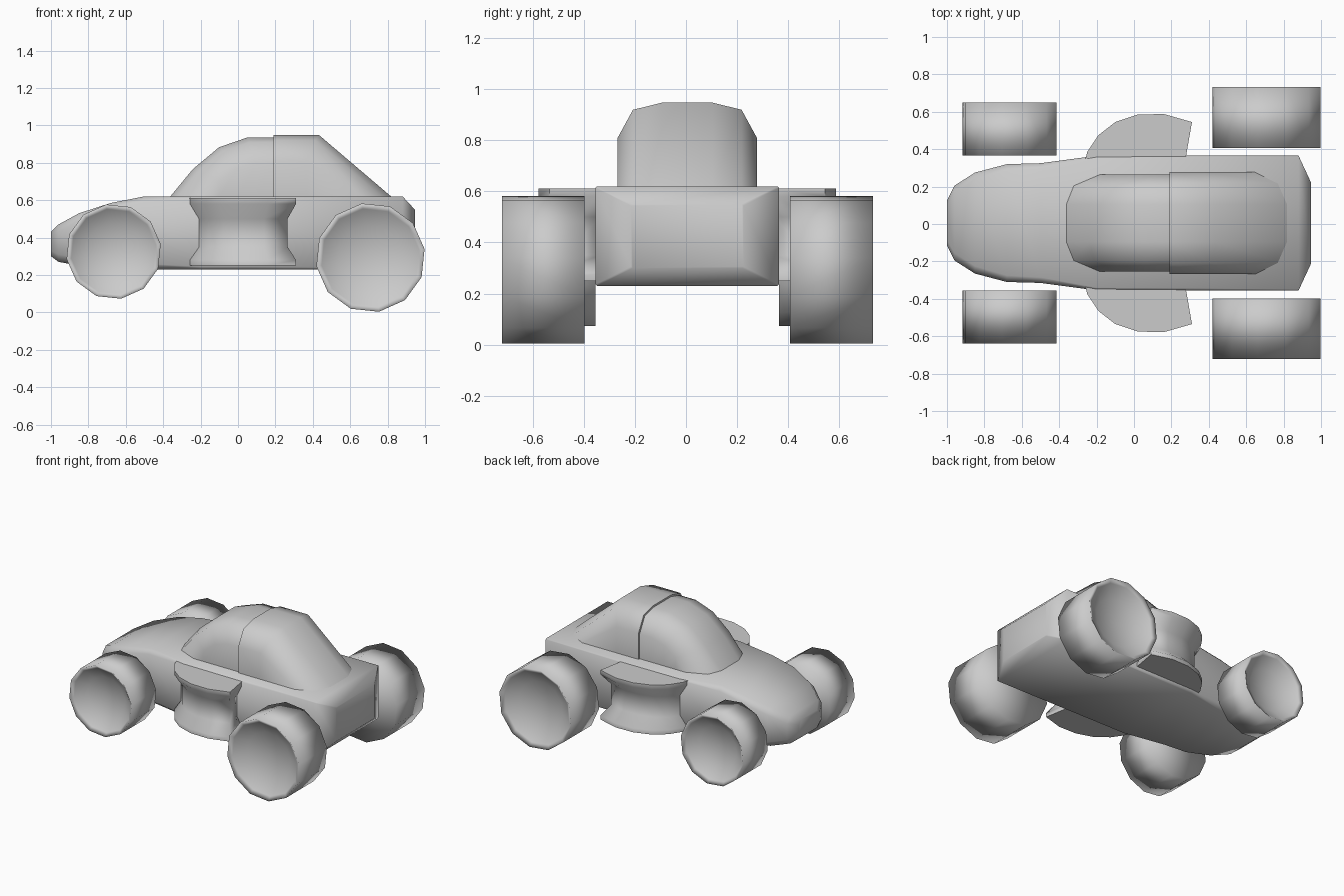
import bpy
import bmesh
import math
from mathutils import Vector

cube = bpy.data.objects.get("Cube")
if cube:
    bpy.data.objects.remove(cube)

grey = bpy.data.materials.new("plain_grey")
grey.use_nodes = True
grey.diffuse_color = (0.6, 0.6, 0.6, 1)
grey.node_tree.nodes["Principled BSDF"].inputs["Base Color"].default_value = (0.6, 0.6, 0.6, 1)

MID = 0.005  # sideways centre of the car


def loft(name, rings, closed=True, caps=True, smooth=80):
    """Bridge equal-length rings of points into one smooth-shaded object."""
    bm = bmesh.new()
    rows = [[bm.verts.new(Vector(p)) for p in ring] for ring in rings]
    n = len(rows[0])
    for a, b in zip(rows, rows[1:]):
        for i in range(n if closed else n - 1):
            j = (i + 1) % n
            bm.faces.new((a[i], a[j], b[j], b[i]))
    if caps:
        bm.faces.new(rows[0])
        bm.faces.new(rows[-1])
    bmesh.ops.remove_doubles(bm, verts=bm.verts, dist=0.0005)
    bmesh.ops.recalc_face_normals(bm, faces=bm.faces)
    mesh = bpy.data.meshes.new(name)
    bm.to_mesh(mesh)
    bm.free()
    mesh.materials.append(grey)
    obj = bpy.data.objects.new(name, mesh)
    bpy.context.collection.objects.link(obj)
    bpy.ops.object.select_all(action="DESELECT")
    obj.select_set(True)
    bpy.context.view_layer.objects.active = obj
    bpy.ops.object.shade_smooth_by_angle(angle=math.radians(smooth))
    return obj


def body_section(x, half, low, high, cut):
    """Rectangle across the car with cut corners."""
    right = [(half - cut, low), (half, low + cut), (half, high - cut), (half - cut, high)]
    left = [(-y, z) for y, z in reversed(right)]
    return [(x, MID + y, z) for y, z in right + left]


# Body: nose at -x, tail at +x
stations = [
    (-1.0, 0.12, 0.30, 0.43, 0.03), (-0.96, 0.20, 0.27, 0.47, 0.04),
    (-0.85, 0.27, 0.25, 0.53, 0.04), (-0.68, 0.315, 0.235, 0.585, 0.035),
    (-0.5, 0.32, 0.23, 0.62, 0.03), (-0.2, 0.36, 0.23, 0.62, 0.015),
    (0.88, 0.36, 0.23, 0.62, 0.006), (0.945, 0.22, 0.30, 0.55, 0.006),
]
loft("body", [body_section(*s) for s in stations])


def canopy(name, start, roof, ends, path):
    """Sweep roof points along a falling path down to their base outline."""
    base = 0.61
    rings = []
    for run, rise in path:
        half = [(start + (xe - start) * run, y, base + (z - base) * rise)
                for (y, z), xe in zip(roof, ends)]
        mirror = [(x, -y, z) for x, y, z in reversed(half)]
        rings.append([(x, MID + y, z) for x, y, z in half + mirror])
    return loft(name, rings, closed=False, caps=False, smooth=60)


# Cabin: rounded windscreen half and taller, sloping rear half
canopy("windscreen", 0.19, [(0.26, 0.61), (0.26, 0.80), (0.2, 0.91), (0.1, 0.935)],
       [-0.19, -0.19, -0.33, -0.37],
       [(0, 1), (0.25, 1), (0.52, 0.84), (0.77, 0.48), (1, 0)])
canopy("rear_cabin", 0.19, [(0.273, 0.61), (0.273, 0.81), (0.213, 0.92), (0.1, 0.948)],
       [0.66, 0.66, 0.78, 0.83], [(0, 0), (0, 1), (0.38, 1), (1, 0)])

# Wheels: short drums with a dished outer face
SIDES = 12


def wheel(name, x, z, radius, inner, outer, side):
    steps = [(0, inner), (1, inner), (1, outer), (0.9, outer - 0.02),
             (0.6, outer - 0.07), (0, outer - 0.09)]
    rings = []
    for scale, y in steps:
        r = radius * scale
        rings.append([(x + r * math.cos(math.tau * (i + 0.3) / SIDES), MID + side * y,
                       z + r * math.sin(math.tau * (i + 0.3) / SIDES))
                      for i in range(SIDES)])
    return loft(name, rings, caps=False, smooth=180)


# Side pods: bulged plan outline with a pinched waist
outline = [(-0.26, 0.34), (-0.25, 0.38), (-0.19, 0.47), (-0.1, 0.54), (0.02, 0.58),
           (0.16, 0.583), (0.31, 0.54), (0.275, 0.34)]
waist = [(0.25, 1), (0.28, 1), (0.35, 0.84), (0.5, 0.84), (0.58, 1), (0.612, 1)]


def pod(name, side):
    rings = [[(0.03 + (x - 0.03) * k, MID + side * (0.34 + (y - 0.34) * k * k), z)
              for x, y in outline] for z, k in waist]
    return loft(name, rings)


for label, side in (("near", -1), ("far", 1)):
    wheel("front_wheel_" + label, -0.665, 0.325, 0.255, 0.36, 0.645, side)
    wheel("rear_wheel_" + label, 0.708, 0.293, 0.293, 0.402, 0.727, side)
    pod("side_pod_" + label, side)
